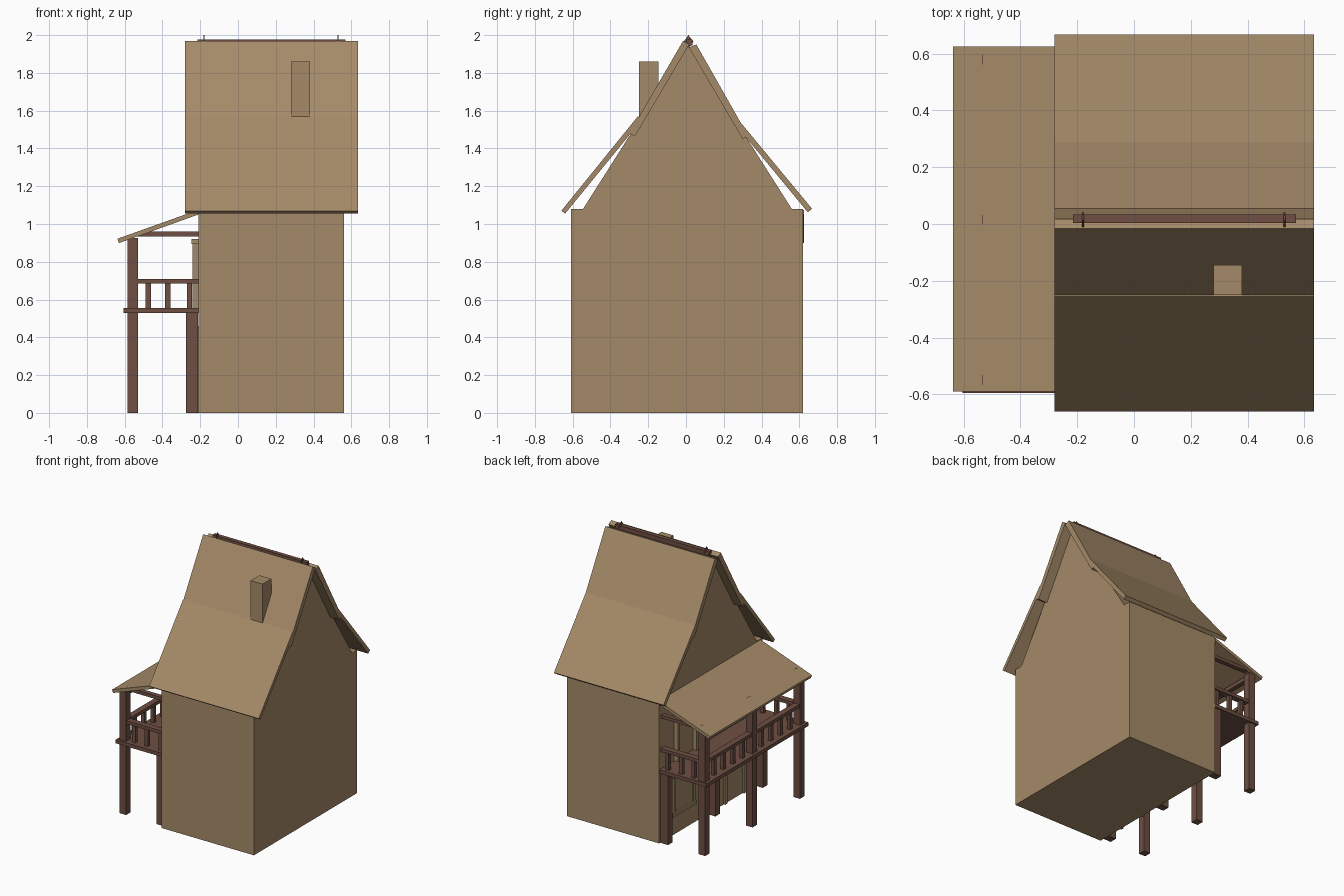
import bpy, bmesh

if "Cube" in bpy.data.objects:
    bpy.data.objects.remove(bpy.data.objects["Cube"])

def material(name, rgb):
    m = bpy.data.materials.new(name)
    m.diffuse_color = (*rgb, 1)
    m.use_nodes = True
    m.node_tree.nodes["Principled BSDF"].inputs["Base Color"].default_value = m.diffuse_color
    return m

TAN = material("tan plaster", (0.376, 0.254, 0.138))
BROWN = material("dark timber", (0.156, 0.078, 0.056))

def finish(name, bm, mat):
    bmesh.ops.recalc_face_normals(bm, faces=bm.faces)
    me = bpy.data.meshes.new(name)
    bm.to_mesh(me)
    bm.free()
    me.materials.append(mat)
    ob = bpy.data.objects.new(name, me)
    bpy.context.collection.objects.link(ob)
    return ob

def box(name, x, y, z, mat):
    """Box from (min, max) ranges."""
    bm = bmesh.new()
    bmesh.ops.create_cube(bm, size=1)
    for v in bm.verts:
        v.co = [r[0] if c < 0 else r[1] for c, r in zip(v.co, (x, y, z))]
    return finish(name, bm, mat)

def prism(name, pts, axis, lo, hi, mat):
    """Profile extruded along x (points are y,z) or y (points are x,z)."""
    bm = bmesh.new()
    put = (lambda p, t: (t, p[0], p[1])) if axis == 'x' else (lambda p, t: (p[0], t, p[1]))
    a = [bm.verts.new(put(p, lo)) for p in pts]
    b = [bm.verts.new(put(p, hi)) for p in pts]
    bm.faces.new(a)
    bm.faces.new(b[::-1])
    n = len(pts)
    for i in range(n):
        bm.faces.new((a[i], b[i], b[(i + 1) % n], a[(i + 1) % n]))
    return finish(name, bm, mat)

def around(c, w):
    return (c - w / 2, c + w / 2)

# House body and attic gable
box("house_walls", (-0.21, 0.56), (-0.61, 0.62), (0, 1.08), TAN)
prism("attic_gable", [(-0.545, 1.08), (0.56, 1.08), (0.007, 1.95)], 'x', -0.21, 0.56, TAN)

# Two-pitch roof: steep upper panels, flatter lower panels
panels = {
    "roof_upper_front": [(-0.015, 1.97), (0.017, 1.95), (-0.27, 1.465), (-0.30, 1.48)],
    "roof_lower_front": [(-0.255, 1.57), (-0.66, 1.07), (-0.64, 1.055), (-0.235, 1.55)],
    "roof_upper_back": [(0.055, 1.95), (0.015, 1.935), (0.30, 1.45), (0.33, 1.465)],
    "roof_lower_back": [(0.287, 1.54), (0.668, 1.08), (0.645, 1.062), (0.267, 1.52)],
}
for name, pts in panels.items():
    prism(name, pts, 'x', -0.28, 0.635, TAN)

# Ridge beam, its spikes and the chimney
box("ridge_beam", (-0.215, 0.57), (0.003, 0.034), (1.945, 1.977), BROWN)
for x in (-0.18, 0.53):
    prism("ridge_spike", [(0.012, 2.0), (-0.012, 1.965), (0.012, 1.93), (0.04, 1.965)],
          'x', x - 0.003, x + 0.003, BROWN)
box("chimney", (0.28, 0.38), (-0.25, -0.145), (1.5, 1.86), TAN)

# Balcony roof on the left side
prism("balcony_roof", [(-0.638, 0.922), (-0.28, 1.05), (-0.21, 1.075), (-0.21, 1.05), (-0.63, 0.899)],
      'y', -0.59, 0.625, TAN)

# Balcony posts and floor
ROWS = (-0.55, 0.015, 0.58)
for y in ROWS:
    box("outer_post", (-0.585, -0.53), around(y, 0.055), (0, 0.925), BROWN)
    box("inner_post", (-0.275, -0.213), around(y, 0.055), (0, 0.54), BROWN)
box("balcony_floor", (-0.605, -0.21), (-0.595, 0.618), (0.528, 0.555), BROWN)

# Roof beams and handrails
for y in ROWS:
    box("roof_beam", (-0.535, -0.21), around(y, 0.035), (0.935, 0.96), BROWN)
box("eave_beam", (-0.575, -0.54), (-0.57, 0.6), (0.89, 0.92), BROWN)
box("front_rail", (-0.58, -0.535), (-0.57, 0.6), (0.685, 0.71), BROWN)
for y in (ROWS[0], ROWS[2]):
    box("side_rail", (-0.58, -0.21), around(y, 0.045), (0.685, 0.71), BROWN)
    for x in (-0.475, -0.372, -0.257):
        box("side_baluster", around(x, 0.027), around(y, 0.027), (0.55, 0.69), BROWN)
for start, end in zip(ROWS, ROWS[1:]):
    for i in range(1, 5):
        y = start + (end - start) * i / 5
        box("front_baluster", around(-0.558, 0.027), around(y, 0.027), (0.55, 0.69), BROWN)

# Door and window frames on the balcony wall
def frame(name, y, z, x_out, sill=True, t=0.025):
    x = (x_out, -0.205)
    for s in (y[0], y[1] - t):
        box(name + "_jamb", x, (s, s + t), z, TAN)
    box(name + "_lintel", (x_out - 0.006, -0.205), (y[0] - 0.01, y[1] + 0.01), (z[1] - t, z[1]), TAN)
    if sill:
        box(name + "_sill", x, (y[0] - 0.01, y[1] + 0.01), (z[0], z[0] + t), TAN)

frame("lower_window", (0.20, 0.46), (0.14, 0.46), -0.222)
frame("lower_door", (-0.40, -0.15), (0, 0.46), -0.222, sill=False)
frame("upper_door", (0.19, 0.44), (0.555, 0.92), -0.24, sill=False)
